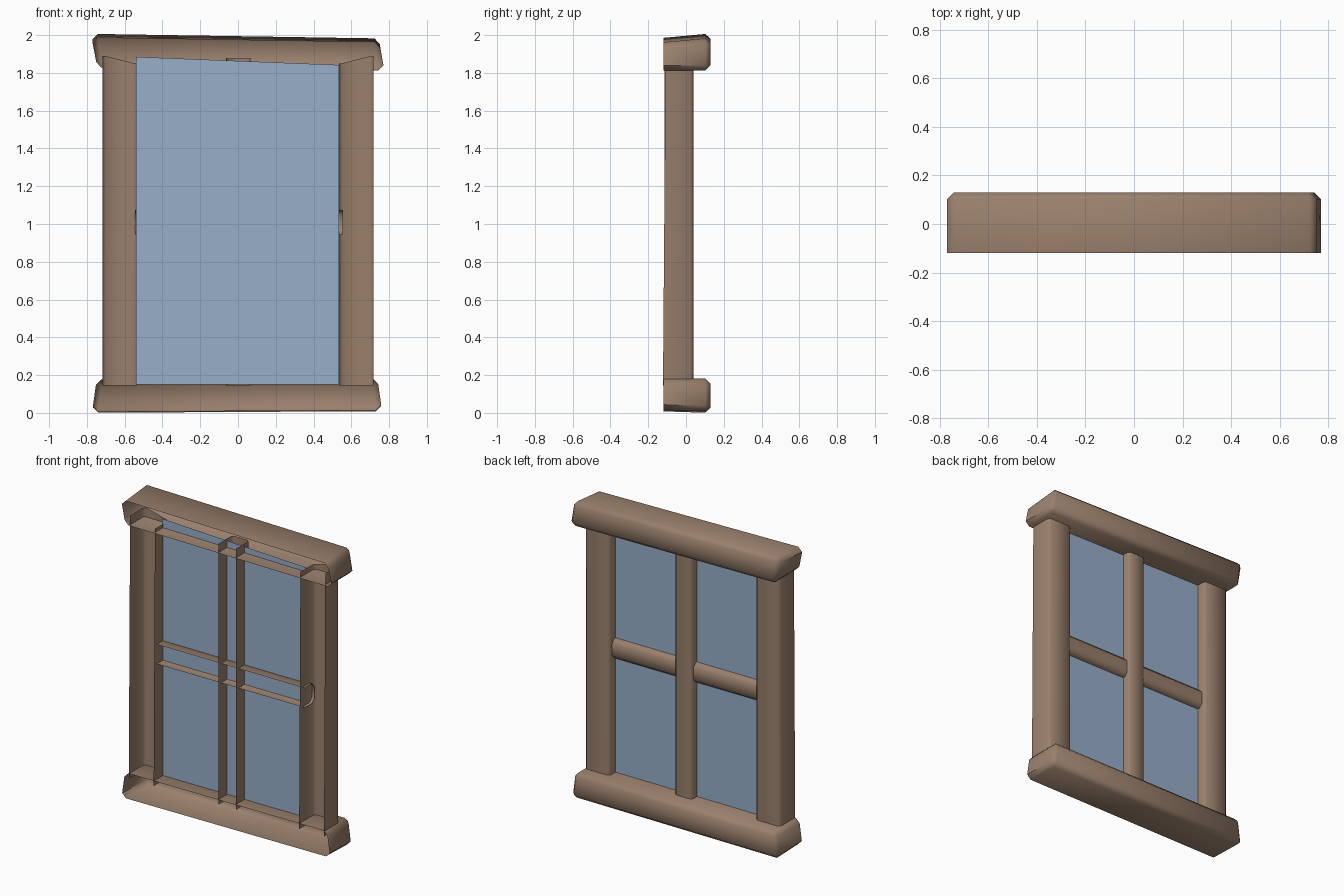
import bpy, bmesh, math
from mathutils import Vector

if "Cube" in bpy.data.objects:
    bpy.data.objects.remove(bpy.data.objects["Cube"])


def material(name, rgb):
    m = bpy.data.materials.new(name)
    m.diffuse_color = (*rgb, 1)
    m.use_nodes = True
    m.node_tree.nodes["Principled BSDF"].inputs["Base Color"].default_value = m.diffuse_color
    return m


wood = material("brown wood", (0.32, 0.215, 0.15))
blue = material("blue glass", (0.31, 0.43, 0.59))


def shell(name, lo, hi, opened, bevel, warp=None):
    """Box with some sides missing ('-y', '+z' ...), its remaining edges chamfered, then warped."""
    bm = bmesh.new()
    bmesh.ops.create_cube(bm, size=1)
    lo, hi = Vector(lo), Vector(hi)
    for v in bm.verts:
        v.co = Vector([lo[i] + (v.co[i] + 0.5) * (hi[i] - lo[i]) for i in range(3)])
    axes = {"x": 0, "y": 1, "z": 2}
    dead = [f for f in bm.faces
            if any(f.normal[axes[o[1]]] * (1 if o[0] == "+" else -1) > 0.9 for o in opened)]
    bmesh.ops.delete(bm, geom=dead, context="FACES")
    edges = [e for e in bm.edges if len(e.link_faces) == 2]
    bmesh.ops.bevel(bm, geom=edges, offset=bevel, segments=1, affect="EDGES", profile=0.5)
    if warp:
        for v in bm.verts:
            v.co += Vector(warp(*v.co))
    me = bpy.data.meshes.new(name)
    bm.to_mesh(me)
    bm.free()
    me.materials.append(wood)
    ob = bpy.data.objects.new(name, me)
    bpy.context.collection.objects.link(ob)
    bpy.ops.object.select_all(action="DESELECT")
    ob.select_set(True)
    bpy.context.view_layer.objects.active = ob
    bpy.ops.object.shade_smooth_by_angle(angle=math.radians(50))
    return ob


# Head and sill beams, hollow and open to the front, slightly crooked
shell("head_beam", (-0.76, -0.12, 1.82), (0.76, 0.13, 1.985), ["-y"], 0.028,
      lambda x, y, z: (0.01 * math.copysign(1, x) * (1 if (x > 0) == (z < 1.9) else -1),
                       0, (-0.012 * x / 0.76 if z > 1.9 else -0.008 * x / 0.76)
                       + (0.012 * y / 0.13 if z > 1.9 else 0)))
shell("sill_beam", (-0.76, -0.12, 0.008), (0.75, 0.13, 0.18), ["-y"], 0.028,
      lambda x, y, z: (0.008 * (1 if z < 0.09 else -1) * (1 if x > 0 else -1),
                       0, (0.004 * x / 0.76 if z < 0.09 else 0.003 * x)
                       - (0.004 * y / 0.13 if z < 0.09 else 0)))

# Side posts, open to the front and at both ends, outer edge reaching higher
for side, name in ((-1, "left_post"), (1, "right_post")):
    a, b = sorted((side * 0.535, side * 0.718))
    shell(name, (a, -0.115, 0.145), (b, 0.04, 1.85), ["-y", "+z", "-z"], 0.016,
          lambda x, y, z: (0, 0.008 * (z - 1) if y < 0 else 0,
                           0.04 if z > 1 and abs(x) > 0.69 else 0))

# Glazing bars: upright one in front, cross bar shallower
shell("upright_bar", (-0.063, -0.115, 0.145), (0.065, 0.03, 1.88), ["-y", "+z", "-z"], 0.014)
shell("cross_bar", (-0.545, -0.09, 0.945), (0.555, 0.012, 1.075), ["-y", "+x", "-x"], 0.025)

# Glass sheet with a slightly sloping top edge
me = bpy.data.meshes.new("glass")
me.from_pydata([(-0.54, -0.025, 0.15), (0.535, -0.025, 0.15),
                (0.535, -0.025, 1.842), (-0.54, -0.025, 1.885)], [], [(0, 1, 2, 3)])
me.materials.append(blue)
bpy.context.collection.objects.link(bpy.data.objects.new("glass", me))
